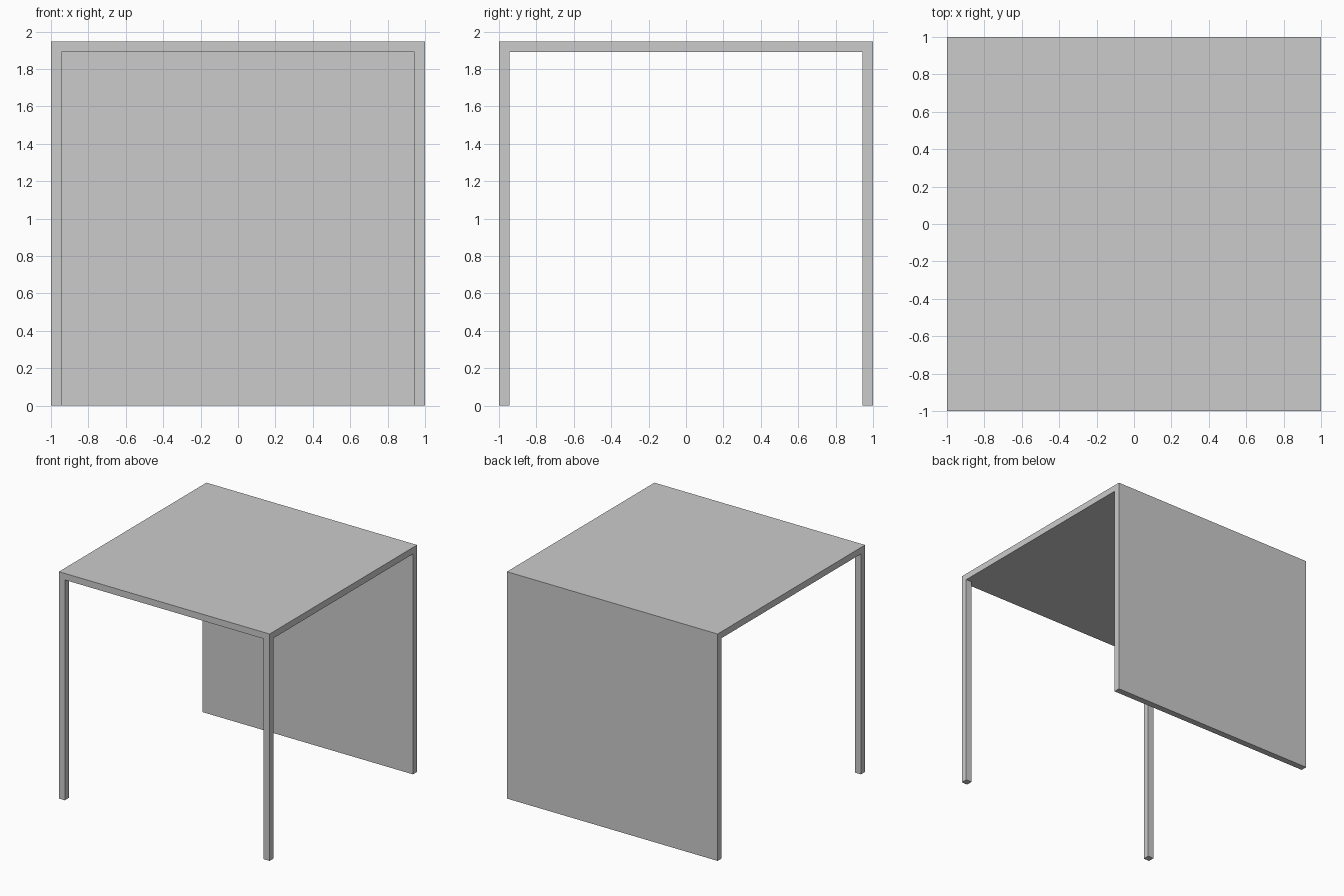
import bpy

if "Cube" in bpy.data.objects:
    bpy.data.objects.remove(bpy.data.objects["Cube"])

W = 1.0      # half width and half depth
H = 1.947    # total height
T = 0.056    # thickness of top, panel and legs


def box(name, lo, hi):
    """Axis-aligned box between two opposite corners."""
    centre = [(a + b) / 2 for a, b in zip(lo, hi)]
    bpy.ops.mesh.primitive_cube_add(size=1)
    obj = bpy.context.object
    obj.name = obj.data.name = name
    for v in obj.data.vertices:
        v.co = [c + p * (b - a) for c, p, a, b in zip(centre, v.co, lo, hi)]
    return obj


# Square table top
box("table_top", (-W, -W, H - T), (W, W, H))

# Full-width panel supporting the back edge
box("back_panel", (-W, W - T, 0), (W, W, H - T))

# Square legs at the two front corners, mirrored across x
legs = box("front_legs", (W - T, -W, 0), (W, -W + T, H - T))
legs.modifiers.new("mirror_x", 'MIRROR').use_axis[0] = True
